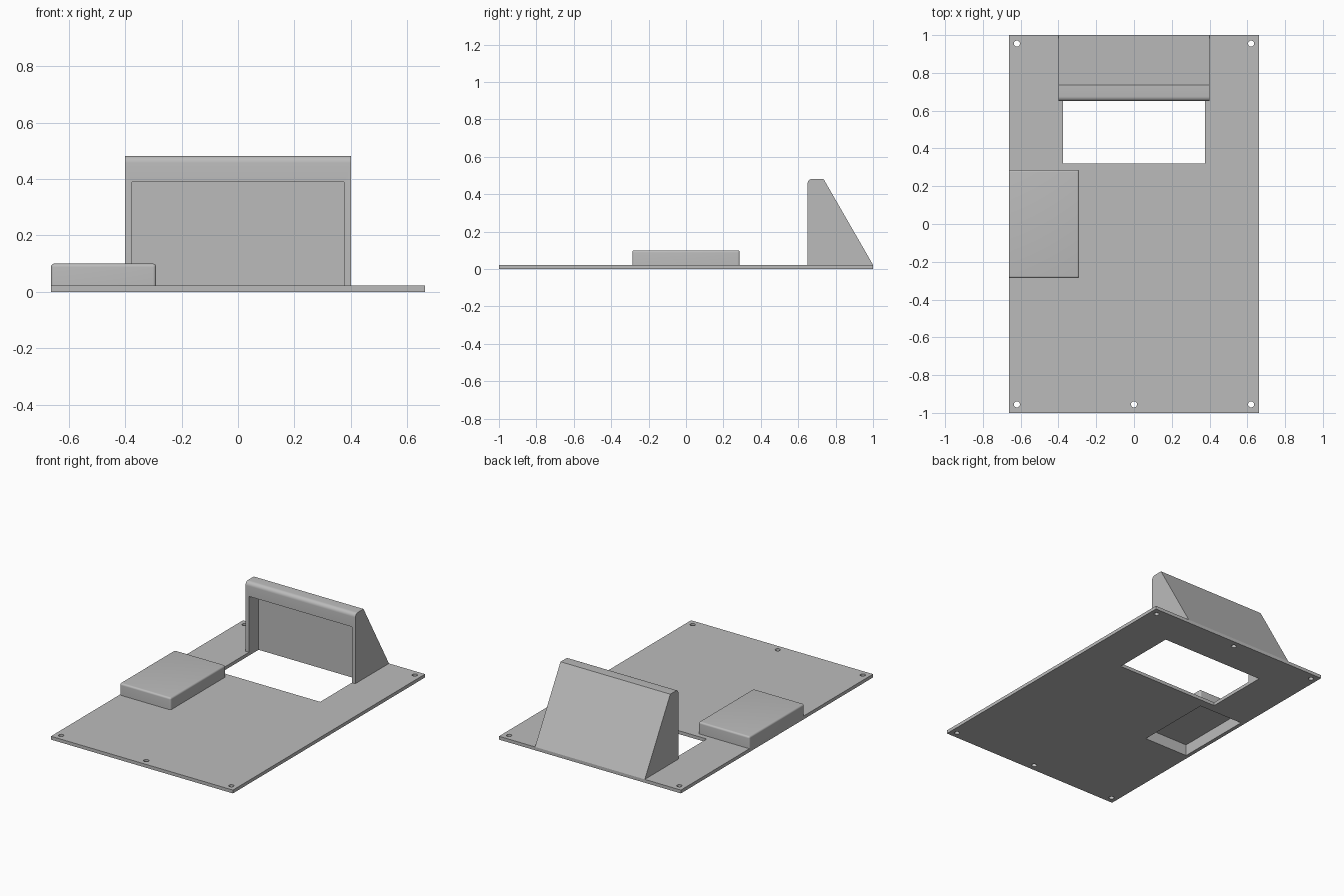
import bpy, bmesh, math

cube = bpy.data.objects.get("Cube")
if cube:
    bpy.data.objects.remove(cube, do_unlink=True)

grey = bpy.data.materials.new("plain grey")
grey.use_nodes = True
COLOUR = (0.5, 0.5, 0.5, 1)
grey.diffuse_color = COLOUR
grey.node_tree.nodes["Principled BSDF"].inputs["Base Color"].default_value = COLOUR

HALF_X, PLATE_TOP, WALL = 0.663, 0.022, 0.025


def make_object(name, bm):
    bmesh.ops.recalc_face_normals(bm, faces=bm.faces)
    mesh = bpy.data.meshes.new(name)
    bm.to_mesh(mesh)
    bm.free()
    mesh.materials.append(grey)
    obj = bpy.data.objects.new(name, mesh)
    bpy.context.collection.objects.link(obj)
    return obj


def box_mesh(x, y, z):
    """Box from (min, max) pairs on each axis."""
    bm = bmesh.new()
    bmesh.ops.create_cube(bm, size=1)
    for v in bm.verts:
        v.co = [r[0] if c < 0 else r[1] for c, r in zip(v.co, (x, y, z))]
    return bm


def round_edges(bm, radius, rule):
    edges = [e for e in bm.edges if rule(e.verts[0].co, e.verts[1].co)]
    bmesh.ops.bevel(bm, geom=edges, offset=radius, segments=6,
                    profile=0.5, affect='EDGES')


def select_only(obj):
    bpy.ops.object.select_all(action='DESELECT')
    obj.select_set(True)
    bpy.context.view_layer.objects.active = obj


def cut(obj, cutters):
    select_only(obj)
    for cutter in cutters:
        mod = obj.modifiers.new("cut", 'BOOLEAN')
        mod.operation = 'DIFFERENCE'
        mod.solver = 'EXACT'
        mod.object = cutter
        bpy.ops.object.modifier_apply(modifier=mod.name)


def smooth(obj):
    select_only(obj)
    bpy.ops.object.shade_smooth_by_angle(angle=math.radians(30))


# Cutters: the window reaches up into the hood, the pocket into the side cover
window = make_object("window_cutter", box_mesh((-0.375, 0.375), (0.32, 0.75), (-0.1, 0.39)))
pocket = make_object("pocket_cutter", box_mesh((-HALF_X + WALL, -0.315), (-0.262, 0.262), (-0.1, 0.075)))

# Screw holes: three along the front edge, three along the back
bm = bmesh.new()
for x in (-0.62, 0, 0.62):
    for y in (-0.955, 0.955):
        ret = bmesh.ops.create_cone(bm, cap_ends=True, segments=24, radius1=0.016,
                                    radius2=0.016, depth=0.2)
        bmesh.ops.translate(bm, verts=ret["verts"], vec=(x, y, 0))
holes = make_object("screw_hole_cutter", bm)

# Base plate
plate = make_object("base_plate", box_mesh((-HALF_X, HALF_X), (-1, 1), (0, PLATE_TOP)))
cut(plate, (window, pocket, holes))
smooth(plate)

# Hood: wedge profile swept across x, with a rounded upper front edge
bm = bmesh.new()
profile = [(0.65, PLATE_TOP), (0.65, 0.482), (0.735, 0.482), (1.0, PLATE_TOP)]
face = bm.faces.new([bm.verts.new((-0.4, y, z)) for y, z in profile])
swept = bmesh.ops.extrude_face_region(bm, geom=[face])["geom"]
bmesh.ops.translate(bm, vec=(0.8, 0, 0),
                    verts=[g for g in swept if isinstance(g, bmesh.types.BMVert)])
round_edges(bm, 0.025, lambda a, b: min(a.z, b.z) > 0.4 and max(a.y, b.y) < 0.7)
hood = make_object("hood", bm)
cut(hood, (window,))
smooth(hood)

# Side cover: hollow box with softened top and upright edges
bm = box_mesh((-HALF_X, -0.29), (-0.287, 0.287), (PLATE_TOP, 0.1))
round_edges(bm, 0.012, lambda a, b: max(a.z, b.z) > 0.05)
cover = make_object("side_cover", bm)
cut(cover, (pocket,))
smooth(cover)

for helper in (window, pocket, holes):
    bpy.data.objects.remove(helper, do_unlink=True)
